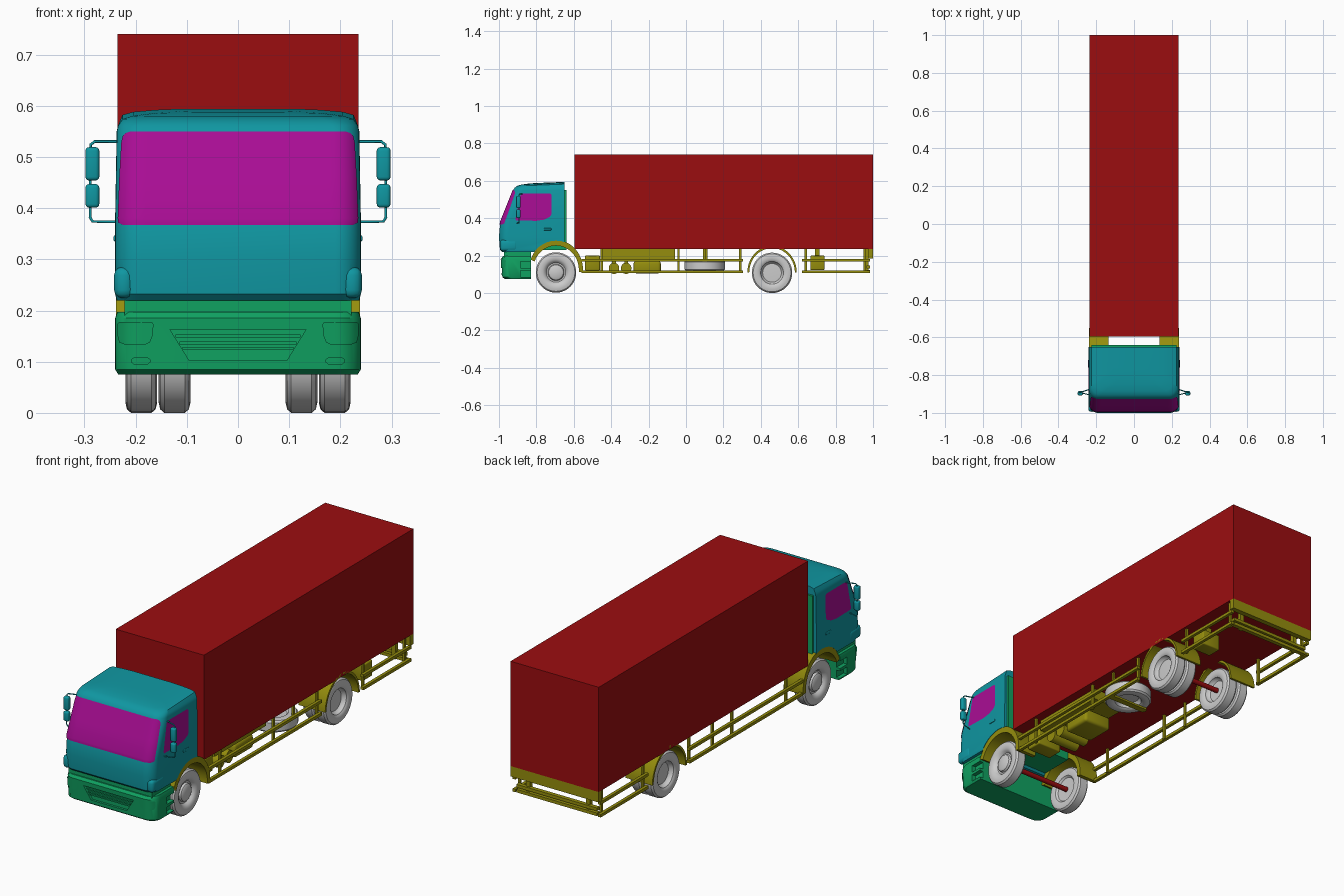
import bpy, bmesh, math
from mathutils import Vector

if "Cube" in bpy.data.objects:
    bpy.data.objects.remove(bpy.data.objects["Cube"])


def material(name, c):
    m = bpy.data.materials.new(name)
    m.diffuse_color = (*c, 1)
    m.use_nodes = True
    m.node_tree.nodes["Principled BSDF"].inputs["Base Color"].default_value = m.diffuse_color
    return m


RED = material("red", (0.33, 0.004, 0.005))
TEAL = material("teal", (0.005, 0.31, 0.36))
GREEN = material("green", (0.005, 0.36, 0.12))
YELLOW = material("yellow", (0.30, 0.27, 0.004))
PINK = material("magenta", (0.40, 0.004, 0.30))


def smooth(ob, angle=35):
    bpy.ops.object.select_all(action='DESELECT')
    ob.select_set(True)
    bpy.context.view_layer.objects.active = ob
    bpy.ops.object.shade_smooth_by_angle(angle=math.radians(angle))


def finish(name, bm, mat=None, shade=True):
    bmesh.ops.recalc_face_normals(bm, faces=bm.faces)
    me = bpy.data.meshes.new(name)
    bm.to_mesh(me)
    bm.free()
    ob = bpy.data.objects.new(name, me)
    bpy.context.collection.objects.link(ob)
    if mat:
        me.materials.append(mat)
    if shade:
        smooth(ob)
    return ob


def box(name, x, y, z, mat, bevel=0, both=False):
    for s in ((1, -1) if both else (1,)):
        bm = bmesh.new()
        bmesh.ops.create_cube(bm, size=1)
        for v in bm.verts:
            v.co = (s * (x[0] + x[1]) / 2 + v.co.x * (x[1] - x[0]),
                    (y[0] + y[1]) / 2 + v.co.y * (y[1] - y[0]),
                    (z[0] + z[1]) / 2 + v.co.z * (z[1] - z[0]))
        if bevel:
            bmesh.ops.bevel(bm, geom=bm.edges[:], offset=bevel, segments=3, profile=0.5, affect='EDGES')
        ob = finish(name, bm, mat, bevel > 0)
    return ob


def skin(bm, rings, caps=True, closed=True):
    rows = [[bm.verts.new(p) for p in r] for r in rings]
    n = len(rows[0])
    for a, b in zip(rows, rows[1:]):
        for i in range(n if closed else n - 1):
            j = (i + 1) % n
            bm.faces.new((a[i], a[j], b[j], b[i]))
    if caps:
        bm.faces.new(rows[0])
        bm.faces.new(rows[-1])


def prism(name, pts, axis, lo, hi, mat):
    put = (lambda p, t: (t, p[0], p[1])) if axis == 'x' else (lambda p, t: (p[0], t, p[1]))
    bm = bmesh.new()
    skin(bm, [[put(p, t) for p in pts] for t in (lo, hi)])
    return finish(name, bm, mat)


def cut(ob, cutter):
    m = ob.modifiers.new("cut", 'BOOLEAN')
    m.operation, m.solver, m.object = 'DIFFERENCE', 'EXACT', cutter
    bpy.context.view_layer.objects.active = ob
    bpy.ops.object.modifier_apply(modifier=m.name)
    bpy.data.objects.remove(cutter, do_unlink=True)


# Body shells: horizontal sections (z, front y, back y, half width, corner radius)
def section(s, n=8):
    z, yf, yb, w, r = s
    right = [(w - r + r * math.cos(a), yf + r - r * math.sin(a))
             for a in (i * math.pi / 2 / n for i in range(n + 1))]
    pts = [(w, yb)] + right + [(-x, y) for x, y in reversed(right)] + [(-w, yb)]
    return [(x, y, z + (0.04 * (y + 0.9) if z > 0.57 else 0)) for x, y in pts]


def at(secs, z):
    for a, b in zip(secs, secs[1:]):
        if a[0] <= z <= b[0]:
            t = (z - a[0]) / (b[0] - a[0])
            return [p + (q - p) * t for p, q in zip(a, b)]


def patch(name, secs, rows, mat, off, n=28, ease=False):
    """Panel wrapped on the front of a shell; rows are (z, x0, x1)."""
    bm, rings = bmesh.new(), []
    for z, x0, x1 in rows:
        _, yf, _, w, r = at(secs, z)
        w, yf, r = w + off, yf - off, r + off
        ring = []
        for i in range(n + 1):
            u = -1 + 2 * i / n
            u = math.sin(u * math.pi / 2) if ease else u
            x = (x0 + x1) / 2 + u * (x1 - x0) / 2
            d = max(0, abs(x) - (w - r))
            ring.append((x, yf + r - math.sqrt(max(0, r * r - d * d)), z))
        rings.append(ring)
    skin(bm, rings, caps=False, closed=False)
    return finish(name, bm, mat)


def ellipse(cy, cz, ry, rz, a0, a1, n=28):
    return [(cy + ry * math.cos(a), cz + rz * math.sin(a))
            for a in (math.radians(a0 + (a1 - a0) * i / n) for i in range(n + 1))]


# Cargo box
box("cargo_box", (-0.235, 0.235), (-0.595, 1.0), (0.235, 0.74), RED)

# Cab
B = -0.65
CAB = [(0.22, -0.982, B, 0.237, 0.045), (0.232, -0.995, B, 0.24, 0.05), (0.30, -1.0, B, 0.24, 0.05),
       (0.38, -0.993, B, 0.24, 0.05), (0.55, -0.925, B, 0.237, 0.05), (0.562, -0.917, B, 0.234, 0.05),
       (0.572, -0.905, B, 0.226, 0.05), (0.578, -0.885, B, 0.205, 0.05), (0.582, -0.85, B, 0.16, 0.05),
       (0.584, -0.81, B, 0.11, 0.05)]
bm = bmesh.new()
skin(bm, [section(s) for s in CAB])
cab = finish("cab", bm, TEAL)
cut(cab, prism("arch_cutter", ellipse(-0.695, 0.13, 0.145, 0.15, 0, 350, 35), 'x', -0.4, 0.4, TEAL))
smooth(cab)
box("cab_corner", (0.203, 0.242), (-0.994, -0.90), (0.224, 0.285), TEAL, 0.016, True)
box("door_handle", (0.236, 0.243), (-0.76, -0.72), (0.335, 0.347), TEAL, 0.003, True)
box("cab_back_panel", (-0.225, 0.225), (-0.655, -0.64), (0.25, 0.55), GREEN)
box("cab_floor", (-0.135, 0.135), (-0.84, -0.64), (0.23, 0.285), GREEN)

# Windows
patch("windscreen", CAB, [(z, -h, h) for z, h in
      ((0.367, 0.225), (0.372, 0.234), (0.38, 0.235), (0.46, 0.232), (0.53, 0.228),
       (0.541, 0.225), (0.547, 0.219), (0.55, 0.21))], PINK, 0.002, 32, True)
for s in (1, -1):
    bm = bmesh.new()
    outline = [(-0.908, 0.388), (-0.80, 0.386), (-0.76, 0.392), (-0.728, 0.407), (-0.72, 0.42),
               (-0.72, 0.525), (-0.727, 0.533), (-0.875, 0.533), (-0.885, 0.525), (-0.912, 0.395)]
    bm.faces.new([bm.verts.new((s * (at(CAB, z)[3] + 0.002), y, z)) for y, z in outline])
    finish("side_window", bm, PINK)

# Bumper with grille recess, lamps and entry steps
R = -0.83
BUMPER = [(0.075, -0.968, R, 0.234, 0.045), (0.085, -0.982, R, 0.24, 0.05), (0.185, -0.988, R, 0.24, 0.05),
          (0.197, -0.978, R, 0.236, 0.045)]
bm = bmesh.new()
skin(bm, [section(s) for s in BUMPER])
bumper = finish("bumper", bm, GREEN)
cut(bumper, prism("grille_cutter", [(-0.133, 0.163), (0.133, 0.163), (0.095, 0.102), (-0.095, 0.102)],
                  'y', -1.1, -0.972, GREEN))
for s in (1, -1):
    for z in (0.085, 0.133):
        cut(bumper, box("step_cutter", (s * 0.25 - 0.03, s * 0.25 + 0.03), (-0.885, -0.80), (z, z + 0.035), GREEN))
smooth(bumper)
for z, h in ((0.126, 0.108), (0.136, 0.114), (0.15, 0.122)):
    box("grille_slat", (-h, h), (-0.98, -0.97), (z - 0.003, z + 0.003), GREEN)
for s in (1, -1):
    for name, rows in (("headlamp", ((0.134, 0.18, 0.222), (0.138, 0.172, 0.232), (0.15, 0.167, 0.235),
                                     (0.173, 0.165, 0.236), (0.178, 0.169, 0.232))),
                       ("fog_lamp", ((0.095, 0.176, 0.204), (0.099, 0.171, 0.209), (0.104, 0.171, 0.209),
                                     (0.108, 0.176, 0.204)))):
        patch(name, BUMPER, [(z, s * a, s * b) for z, a, b in rows], GREEN, 0.003, 10)
box("bumper_top", (-0.222, 0.222), (-0.972, -0.83), (0.19, 0.223), GREEN)

# Mirrors
for s in (1, -1):
    cu = bpy.data.curves.new("mirror_arm", 'CURVE')
    cu.dimensions, cu.bevel_depth, cu.bevel_resolution = '3D', 0.0028, 2
    path = [(0.235, -0.875, 0.53), (0.28, -0.89, 0.53), (0.288, -0.892, 0.524), (0.289, -0.892, 0.382),
            (0.284, -0.892, 0.374), (0.235, -0.905, 0.373)]
    sp = cu.splines.new('POLY')
    sp.points.add(len(path) - 1)
    for p, c in zip(sp.points, path):
        p.co = (s * c[0], c[1], c[2], 1)
    cu.materials.append(TEAL)
    bpy.context.collection.objects.link(bpy.data.objects.new("mirror_arm", cu))
box("mirror_main", (0.271, 0.298), (-0.908, -0.885), (0.454, 0.519), TEAL, 0.007, True)
box("mirror_lower", (0.271, 0.298), (-0.908, -0.885), (0.401, 0.447), TEAL, 0.007, True)

# Wheels: lathe profiles (radius, offset along axle)
TYRE = [(0.066, 0.027), (0.072, 0.030), (0.088, 0.031), (0.101, 0.028), (0.108, 0.020), (0.108, -0.020),
        (0.101, -0.028), (0.088, -0.031), (0.066, -0.027), (0.058, -0.018), (0.0, -0.016)]
HUBS = {"front": [(0, 0.027), (0.032, 0.027), (0.04, 0.022), (0.044, 0.012), (0.052, 0.012), (0.06, 0.024)],
        "rear": [(0, 0.006), (0.05, 0.004), (0.058, 0.012), (0.061, 0.024)]}


def wheel(name, centre, hub, direction=1, flat=False, n=40):
    bm = bmesh.new()
    rings = []
    for i in range(n):
        c, s = math.cos(2 * math.pi * i / n), math.sin(2 * math.pi * i / n)
        rings.append([Vector(centre) + Vector((r * c, r * s, t * direction) if flat else (t * direction, r * c, r * s))
                      for r, t in HUBS[hub] + TYRE])
    skin(bm, rings + [rings[0]], caps=False, closed=False)
    bmesh.ops.remove_doubles(bm, verts=bm.verts, dist=1e-5)
    finish(name, bm)


for s in (1, -1):
    wheel("front_wheel", (s * 0.189, -0.695, 0.11), "front", s)
    wheel("rear_outer_wheel", (s * 0.189, 0.46, 0.108), "rear", s)
    wheel("rear_inner_wheel", (s * 0.124, 0.46, 0.108), "rear", -s)
wheel("spare_wheel", (0.12, 0.1, 0.147), "rear", -1, True)
for y in (-0.695, 0.46):
    prism("axle", ellipse(y, 0.109, 0.012, 0.012, 0, 345, 23), 'x', -0.18, 0.18, RED)


# Mudguards
def mudguard(name, cy, cz, outer, inner, a0, a1, x0, x1):
    pts = list(zip(ellipse(cy, cz, *outer, a0, a1), ellipse(cy, cz, *inner, a0, a1)))
    for s in (1, -1):
        bm = bmesh.new()
        skin(bm, [[(s * x0, *o), (s * x1, *o), (s * x1, *i), (s * x0, *i)] for o, i in pts])
        finish(name, bm, YELLOW)


mudguard("front_mudguard", -0.695, 0.125, (0.144, 0.158), (0.122, 0.128), -5, 160, 0.135, 0.238)
mudguard("rear_mudguard", 0.46, 0.11, (0.132, 0.142), (0.122, 0.130), 0, 180, 0.092, 0.235)

# Side guards
for y0, y1 in ((-0.56, 0.305), (0.62, 0.985)):
    for z in (0.107, 0.168):
        box("side_guard_rail", (0.220, 0.235), (y0, y1), (z, z + 0.014), YELLOW, both=True)
for y in (-0.45, -0.04, 0.11, 0.29, 0.64, 0.955):
    box("side_guard_post", (0.212, 0.222), (y - 0.006, y + 0.006), (0.107, 0.237), YELLOW, both=True)

# Rear valance and underrun bar
box("rear_valance", (-0.235, 0.235), (0.975, 1.0), (0.185, 0.236), YELLOW)
for z in (0.108, 0.132):
    box("underrun_bar", (-0.215, 0.215), (0.965, 0.985), (z, z + 0.015), YELLOW)
box("underrun_hanger", (0.15, 0.17), (0.955, 0.975), (0.11, 0.236), YELLOW, both=True)

# Equipment under the floor
box("battery_box", (0.06, 0.19), (-0.54, -0.46), (0.12, 0.2), YELLOW, 0.006)
box("equipment_tray", (0.02, 0.19), (-0.45, -0.06), (0.183, 0.236), YELLOW)
box("fuel_tank", (0.03, 0.18), (-0.28, -0.135), (0.105, 0.172), YELLOW, 0.014)
box("tank_strap", (0.05, 0.16), (-0.25, -0.17), (0.165, 0.19), YELLOW)
for y in (-0.385, -0.32):
    prism("air_tank", ellipse(y, 0.132, 0.028, 0.03, 0, 345, 23), 'x', 0.03, 0.18, YELLOW)
    box("air_tank_bracket", (0.09, 0.12), (y - 0.01, y + 0.01), (0.155, 0.19), YELLOW)
box("rear_tool_box", (0.10, 0.20), (0.665, 0.74), (0.122, 0.2), YELLOW, 0.006)
box("tool_box_hanger", (0.13, 0.17), (0.69, 0.715), (0.195, 0.236), YELLOW)
box("spare_carrier", (0.02, 0.225), (0.085, 0.115), (0.107, 0.117), YELLOW)
box("spare_hanger", (0.015, 0.027), (0.09, 0.11), (0.107, 0.236), YELLOW)
